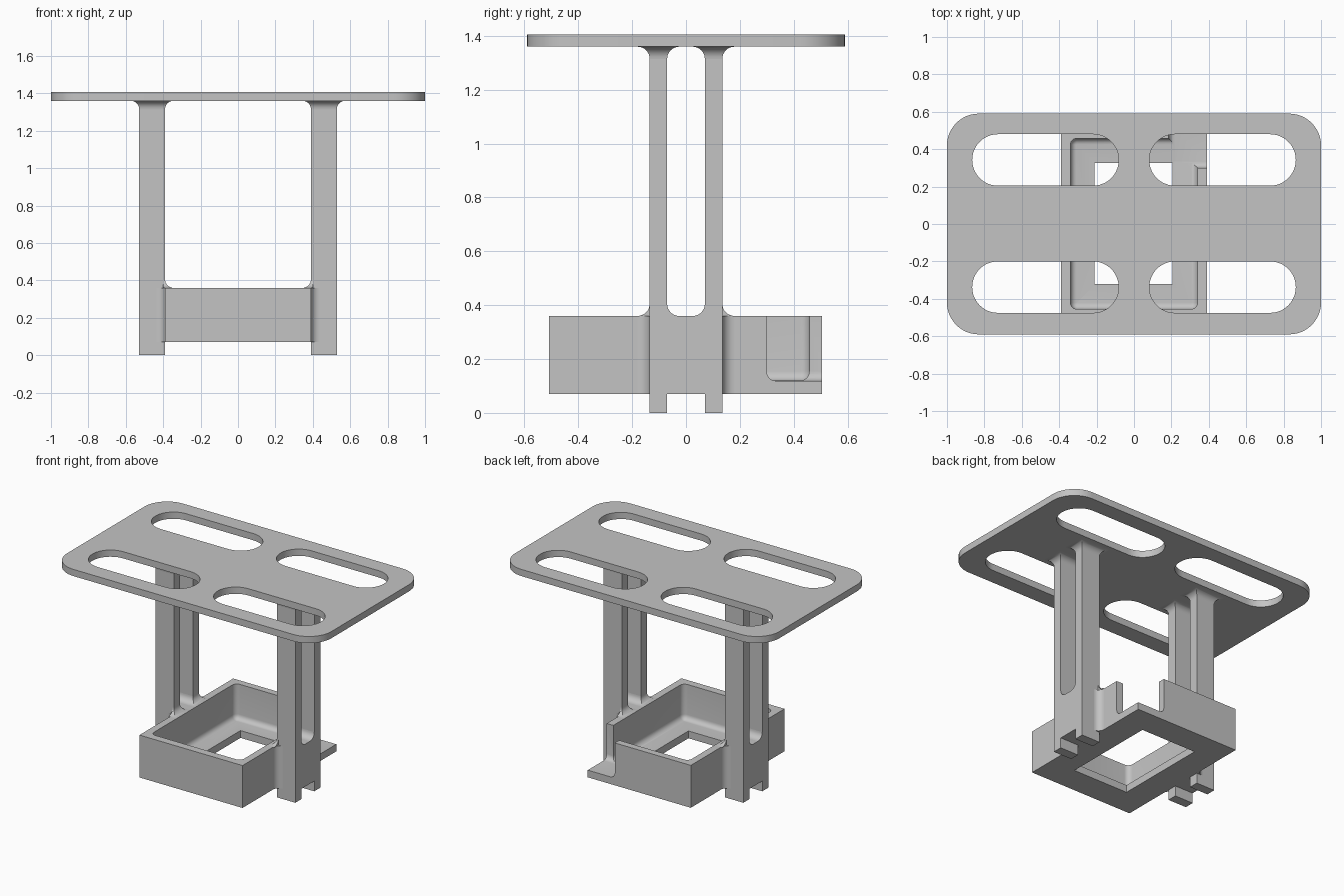
import bpy, bmesh
from math import sin, cos, pi, sqrt, radians

cube = bpy.data.objects.get("Cube")
if cube:
    bpy.data.objects.remove(cube)

grey = bpy.data.materials.new("light grey")
grey.use_nodes = True
grey.diffuse_color = (0.55, 0.55, 0.55, 1)
grey.node_tree.nodes["Principled BSDF"].inputs["Base Color"].default_value = (0.55, 0.55, 0.55, 1)


def loft(name, rings):
    """Closed solid through rings of equal point count."""
    bm = bmesh.new()
    loops = [[bm.verts.new(p) for p in ring] for ring in rings]
    for a, b in zip(loops, loops[1:]):
        for i in range(len(a)):
            j = (i + 1) % len(a)
            bm.faces.new((a[i], a[j], b[j], b[i]))
    bm.faces.new(loops[0])
    bm.faces.new(loops[-1])
    bmesh.ops.recalc_face_normals(bm, faces=bm.faces)
    mesh = bpy.data.meshes.new(name)
    bm.to_mesh(mesh)
    bm.free()
    mesh.materials.append(grey)
    obj = bpy.data.objects.new(name, mesh)
    bpy.context.collection.objects.link(obj)
    return obj


def rect(x0, x1, y0, y1, z, r=0, steps=12):
    """Rectangle ring with optional rounded corners."""
    if r == 0:
        return [(x0, y0, z), (x1, y0, z), (x1, y1, z), (x0, y1, z)]
    ring = []
    corners = [(x1 - r, y1 - r), (x0 + r, y1 - r), (x0 + r, y0 + r), (x1 - r, y0 + r)]
    for k, (cx, cy) in enumerate(corners):
        for i in range(steps + 1):
            a = pi / 2 * (k + i / steps)
            ring.append((cx + r * cos(a), cy + r * sin(a), z))
    return ring


def prism(name, x0, x1, y0, y1, z0, z1, r=0):
    return loft(name, [rect(x0, x1, y0, y1, z, r) for z in (z0, z1)])


def pocket(name, x0, x1, y0, y1, z0, z1, r):
    """Cutter with rounded corners and a rounded floor edge."""
    rings = []
    for i in range(7):
        a = pi / 2 * i / 6
        d = (r - 0.002) * (1 - sin(a))
        rings.append(rect(x0 + d, x1 - d, y0 + d, y1 - d, z0 + r * (1 - cos(a)), r - d, 6))
    rings.append(rect(x0, x1, y0, y1, z1, r, 6))
    return loft(name, rings)


def cut(obj, cutters):
    for c in cutters:
        mod = obj.modifiers.new("cut", "BOOLEAN")
        mod.operation = "DIFFERENCE"
        mod.solver = "EXACT"
        mod.object = c
        c.hide_render = True
    deps = bpy.context.evaluated_depsgraph_get()
    mesh = bpy.data.meshes.new_from_object(obj.evaluated_get(deps))
    obj.modifiers.clear()
    obj.data = mesh
    for c in cutters:
        bpy.data.objects.remove(c)


R = 0.045
PLATE, RIM, BASE = 1.36, 0.36, 0.07
LEG_IN, LEG_OUT = 0.39, 0.528
Y_IN, Y_OUT = 0.07, 0.135
parts = []

# Top plate with four long slots
plate = prism("top_plate", -1, 1, -0.59, 0.59, PLATE, 1.406, 0.17)
slots = []
for x0, x1 in ((-0.865, -0.082), (0.082, 0.865)):
    for y0, y1 in ((-0.475, -0.2), (0.205, 0.48)):
        slots.append(prism("slot", x0, x1, y0, y1, 1.2, 1.6, 0.137))
cut(plate, slots)
parts.append(plate)

# Open tray with a floor window and one missing corner
tray = prism("tray", -0.39, 0.39, -0.508, 0.505, BASE, RIM)
cut(tray, [
    pocket("cavity", -0.34, 0.34, -0.455, 0.458, 0.12, 0.6, 0.035),
    pocket("corner_gap", 0.185, 0.7, 0.3, 0.8, 0.119, 0.61, 0.035),
    prism("window", -0.21, 0.207, -0.322, 0.327, -0.1, 0.5),
])
parts.append(tray)


def flare(t):
    """Sideways growth of a concave fillet at fraction t of its height."""
    return R * (1 - sqrt(max(0, 1 - t * t)))


def box(name, sx, sy, x0, x1, y0, y1, z0, z1):
    xs, ys = sorted((sx * x0, sx * x1)), sorted((sy * y0, sy * y1))
    parts.append(prism(name, *xs, *ys, z0, z1))


ts = [sin(pi / 2 * i / 8) for i in range(9)]
for sx, side in ((1, "left"), (-1, "right")):
    # Solid block joining the two legs beside the tray
    box(side + "_block", sx, 1, LEG_IN, LEG_OUT, -Y_IN, Y_IN, BASE, RIM)
    for sy, end in ((1, "back"), (-1, "front")):
        name = side + "_" + end
        box(name + "_leg", sx, sy, LEG_IN, LEG_OUT, Y_IN, Y_OUT, 0, PLATE)

        # Concave flare under the plate
        top, rim, slot = [], [], []
        for t in ts:
            d = flare(t)
            flat = lambda x0, x1, y0, y1, z: [
                (sx * x, sy * y, z) for x, y, z in rect(x0, x1, y0, y1, z)]
            top.append(flat(LEG_IN - d, LEG_OUT + d, Y_IN - d, Y_OUT + d, PLATE - R + R * t))
            rim.append(flat(LEG_IN - d, LEG_IN + 0.01, Y_IN - d, Y_OUT + d, RIM + R - R * t))
            slot.append(flat(LEG_IN, LEG_OUT, Y_IN - d, Y_OUT, RIM + R - R * t))
        parts.append(loft(name + "_top_flare", top))
        # Fillets onto the tray rim and the bottom of the gap between legs
        parts.append(loft(name + "_rim_flare", rim))
        parts.append(loft(name + "_gap_flare", slot))

        # Upright fillet between leg and tray wall
        plan = [(LEG_IN, Y_OUT)]
        for i in range(9):
            a = pi / 2 * i / 8
            plan.append((LEG_IN + R - R * cos(a), Y_OUT + R - R * sin(a)))
        parts.append(loft(name + "_wall_fillet", [
            [(sx * x, sy * y, z) for x, y in plan] for z in (BASE, RIM)]))

# Smooth curved faces, keep real edges sharp
bpy.ops.object.select_all(action="DESELECT")
for p in parts:
    p.select_set(True)
bpy.context.view_layer.objects.active = plate
bpy.ops.object.shade_smooth_by_angle(angle=radians(30))
